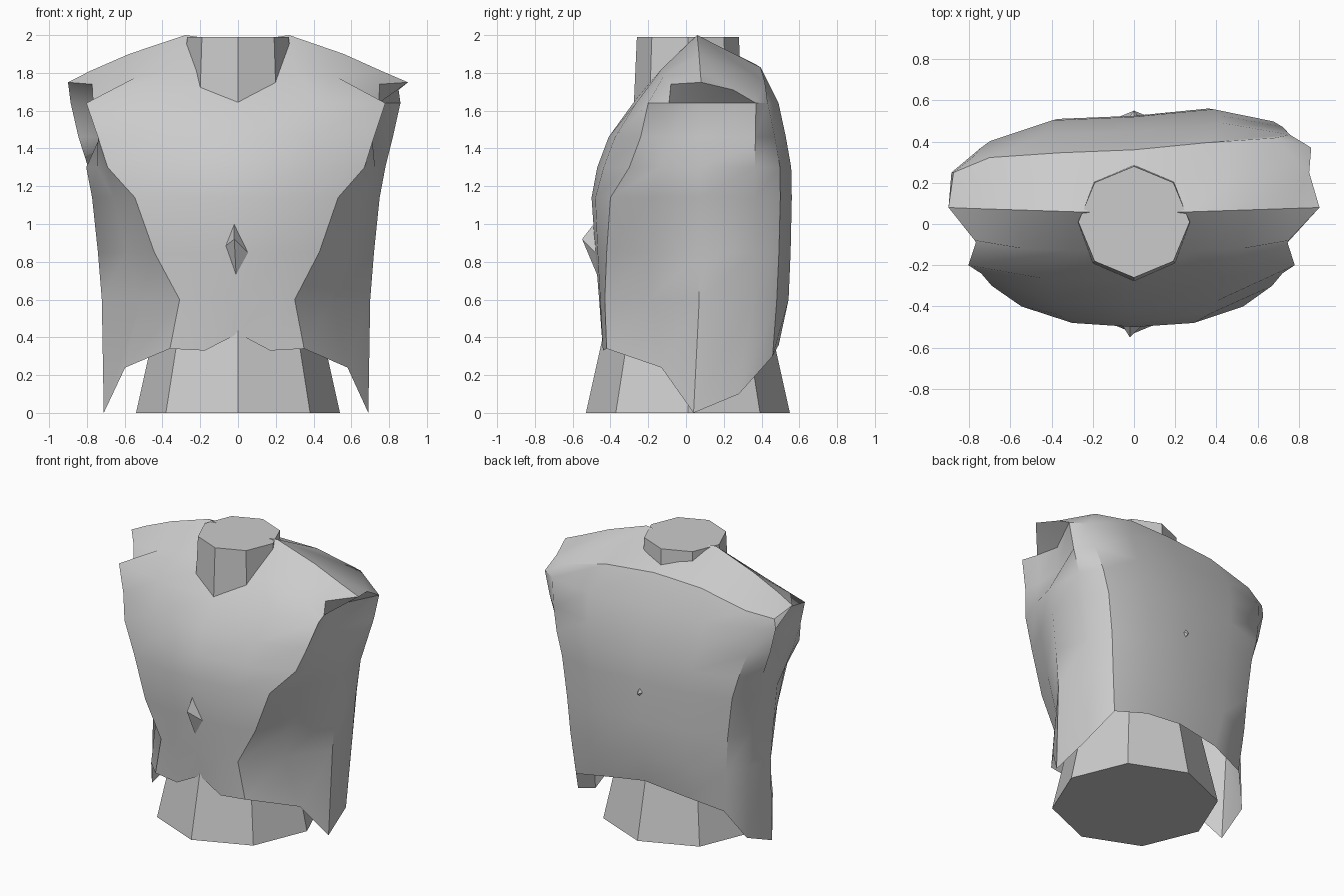
import bpy, bmesh
from math import radians, sin, cos, pi

cube = bpy.data.objects.get("Cube")
if cube:
    bpy.data.objects.remove(cube, do_unlink=True)

grey = bpy.data.materials.new("plain grey")
grey.use_nodes = True
colour = (0.6, 0.6, 0.6, 1)
grey.diffuse_color = colour
grey.node_tree.nodes["Principled BSDF"].inputs["Base Color"].default_value = colour


def finish(bm, name, smooth_angle=None):
    """Turn a bmesh into a named object with outward normals."""
    bmesh.ops.remove_doubles(bm, verts=bm.verts, dist=0.0005)
    bmesh.ops.recalc_face_normals(bm, faces=bm.faces)
    mesh = bpy.data.meshes.new(name)
    bm.to_mesh(mesh)
    bm.free()
    mesh.materials.append(grey)
    obj = bpy.data.objects.new(name, mesh)
    bpy.context.collection.objects.link(obj)
    if smooth_angle:
        bpy.ops.object.select_all(action="DESELECT")
        obj.select_set(True)
        bpy.context.view_layer.objects.active = obj
        bpy.ops.object.shade_smooth_by_angle(angle=radians(smooth_angle))
    return obj


def loft(bm, rings):
    """Join closed rings of equal length with quads."""
    rows = [[bm.verts.new(p) for p in ring] for ring in rings]
    for low, high in zip(rows, rows[1:]):
        n = len(low)
        for i in range(n):
            j = (i + 1) % n
            bm.faces.new((low[i], low[j], high[j], high[i]))
    return rows


def both_sides(half):
    """Complete a half ring running from front centre to back centre."""
    lean = lambda p: p[1] + (0.07 * p[0] if p[1] > 0.3 else 0)
    left = [(x, lean((x, y)), z) for x, y, z in half]
    right = [(-min(x * 1.03, 0.9), lean((-x, y)), z) for x, y, z in half[1:-1]]
    return left + right[::-1]


def body_section(z, front, back, corner_x, corner_y, side, rear_x):
    """Half cross-section of the torso at one height."""
    return [
        (0, front, z),
        (corner_x * 0.55, front + 0.2 * (corner_y - front), z),
        (corner_x, corner_y, z),
        ((corner_x + side) / 2, corner_y * 0.45, z),
        (side, 0.07, z),
        (rear_x, 0.31, z),
        (rear_x * 0.88, back - 0.09, z),
        (rear_x * 0.5, back - 0.01, z),
        (0, back - 0.02, z),
    ]


# Uneven hem, hanging low at the sides
hem = [(0, -0.43, 0.42), (0.17, -0.44, 0.33), (0.35, -0.42, 0.34),
       (0.58, -0.13, 0.24), (0.69, 0.04, 0), (0.66, 0.28, 0.1),
       (0.55, 0.42, 0.3), (0.3, 0.47, 0.36), (0, 0.47, 0.4)]

# Waist to armpit, then recessed arm openings
sections = [
    body_section(0.6, -0.46, 0.53, 0.3, -0.43, 0.7, 0.66),
    body_section(0.85, -0.48, 0.54, 0.43, -0.42, 0.72, 0.68),
    body_section(1.14, -0.5, 0.545, 0.53, -0.4, 0.75, 0.72),
    body_section(1.3, -0.47, 0.54, 0.67, -0.3, 0.78, 0.77),
    body_section(1.46, -0.41, 0.51, 0.72, -0.24, 0.7, 0.82),
    body_section(1.64, -0.28, 0.47, 0.78, -0.2, 0.71, 0.86),
]

# Shoulder slopes and the ridge that closes them
shoulder = [(0, -0.12, 1.8), (0.3, -0.13, 1.82), (0.52, -0.12, 1.78),
            (0.75, -0.08, 1.74), (0.9, 0.08, 1.75), (0.85, 0.25, 1.71),
            (0.68, 0.37, 1.75), (0.35, 0.37, 1.83), (0, 0.36, 1.85)]
ridge = [(0, 1.96), (0.27, 2), (0.56, 1.9), (0.76, 1.81), (0.9, 1.75)]
ridge = [(x, 0.05 + x / 30, z) for x, z in ridge]
ridge += ridge[-2::-1]

bm = bmesh.new()
loft(bm, [both_sides(r) for r in [hem, *sections, shoulder, ridge]])
bmesh.ops.dissolve_degenerate(bm, dist=0.0005, edges=bm.edges)
finish(bm, "torso_garment", 38)

# Eight-sided stand that reappears as the neck
bm = bmesh.new()
stand = [(0.54, 0), (0.44, 0.45), (0.34, 0.9), (0.29, 1.55), (0.27, 1.99)]
rows = loft(bm, [[(r * sin(i * pi / 4), 0.01 - r * cos(i * pi / 4), z)
                  for i in range(8)] for r, z in stand])
bm.faces.new(rows[0])
bm.faces.new(rows[-1])
finish(bm, "stand_and_neck")


def pinch(name, base, tip):
    """Small pointed fold rising from the cloth."""
    bm = bmesh.new()
    point = bm.verts.new(tip)
    corners = [bm.verts.new(p) for p in base]
    for a, b in zip(corners, corners[1:] + corners[:1]):
        bm.faces.new((a, b, point))
    bm.faces.new(corners)
    finish(bm, name)


pinch("front_pinch", [(-0.02, -0.48, 1.01), (0.06, -0.47, 0.84),
                      (-0.01, -0.47, 0.73), (-0.07, -0.47, 0.88)],
      (-0.02, -0.55, 0.92))
pinch("back_pinch", [(-0.03, 0.51, 1.06), (0, 0.51, 1.1),
                     (0.03, 0.51, 1.06), (0, 0.51, 1.02)],
      (0, 0.55, 1.05))
